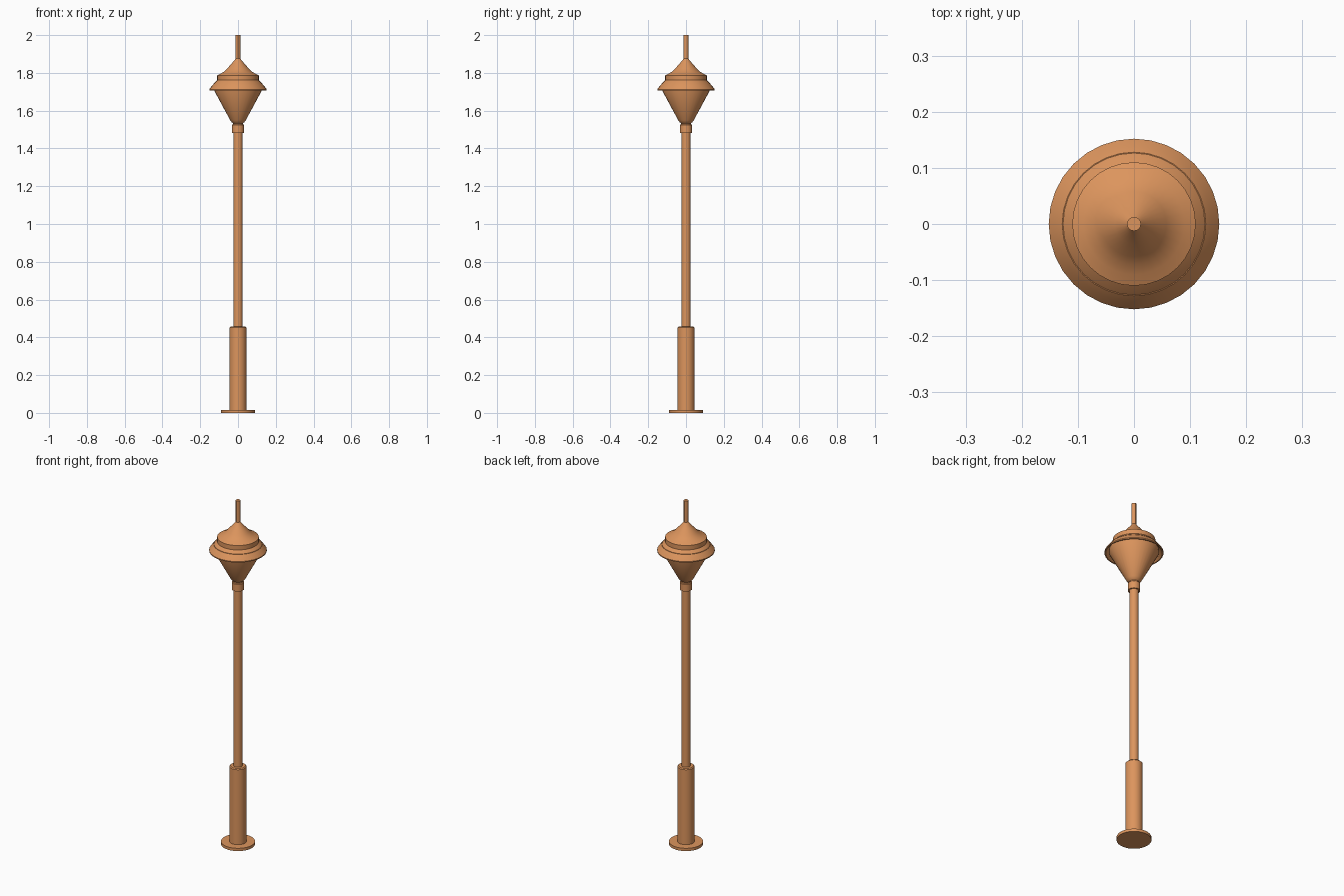
import bpy, bmesh, math

if "Cube" in bpy.data.objects:
    bpy.data.objects.remove(bpy.data.objects["Cube"])

# Lathe a radius/height profile round the z axis; r = 0 becomes a pole point
def lathe(name, profile, sides=32, smooth=True):
    bm = bmesh.new()
    rings = []
    for r, z in profile:
        if r == 0:
            rings.append([bm.verts.new((0, 0, z))] * sides)
        else:
            rings.append([bm.verts.new((r * math.cos(2 * math.pi * i / sides),
                                        r * math.sin(2 * math.pi * i / sides), z))
                          for i in range(sides)])
    for low, high in zip(rings, rings[1:]):
        for i in range(sides):
            j = (i + 1) % sides
            quad = list(dict.fromkeys((low[i], low[j], high[j], high[i])))
            bm.faces.new(quad)
    bmesh.ops.recalc_face_normals(bm, faces=bm.faces)
    mesh = bpy.data.meshes.new(name)
    bm.to_mesh(mesh)
    bm.free()
    obj = bpy.data.objects.new(name, mesh)
    bpy.context.collection.objects.link(obj)
    mesh.materials.append(copper)
    if smooth:
        bpy.ops.object.select_all(action='DESELECT')
        obj.select_set(True)
        bpy.context.view_layer.objects.active = obj
        bpy.ops.object.shade_smooth_by_angle(angle=math.radians(30))
    return obj

# Capped cylinder with an optional top chamfer
def tube(name, r, z0, z1, chamfer=0, sides=32):
    top = [(r, z1 - chamfer), (r - chamfer, z1)] if chamfer else [(r, z1)]
    return lathe(name, [(0, z0), (r, z0)] + top + [(0, z1)], sides)

copper = bpy.data.materials.new("copper")
copper.diffuse_color = (0.72, 0.30, 0.11, 1)
copper.use_nodes = True
copper.node_tree.nodes["Principled BSDF"].inputs["Base Color"].default_value = copper.diffuse_color

# Foot, post and collar
tube("base_plate", 0.09, 0, 0.016)
tube("lower_post", 0.045, 0.016, 0.457, 0.005)
tube("pole", 0.024, 0.455, 1.485)
tube("collar", 0.032, 1.483, 1.527, 0.003)
tube("neck", 0.026, 1.525, 1.545)

# Lantern bowl, rounded at its foot
lathe("lantern_bowl", [(0, 1.533), (0.026, 1.533), (0.034, 1.539), (0.041, 1.549),
                       (0.128, 1.71), (0.128, 1.745), (0, 1.745)])

# Flared hood, hollow below the rim
lathe("hood", [(0, 1.745), (0.11, 1.745), (0.146, 1.707), (0.152, 1.707), (0.152, 1.713),
               (0.138, 1.732), (0.122, 1.750), (0.108, 1.763), (0, 1.763)])

# Raised band and swept cap
lathe("cap", [(0, 1.76), (0.11, 1.76), (0.11, 1.787), (0.09, 1.797), (0.072, 1.808),
              (0.058, 1.822), (0.035, 1.848), (0.018, 1.868), (0.011, 1.878), (0, 1.878)])

# Finial rod
tube("finial", 0.0125, 1.865, 2.0, sides=12)
